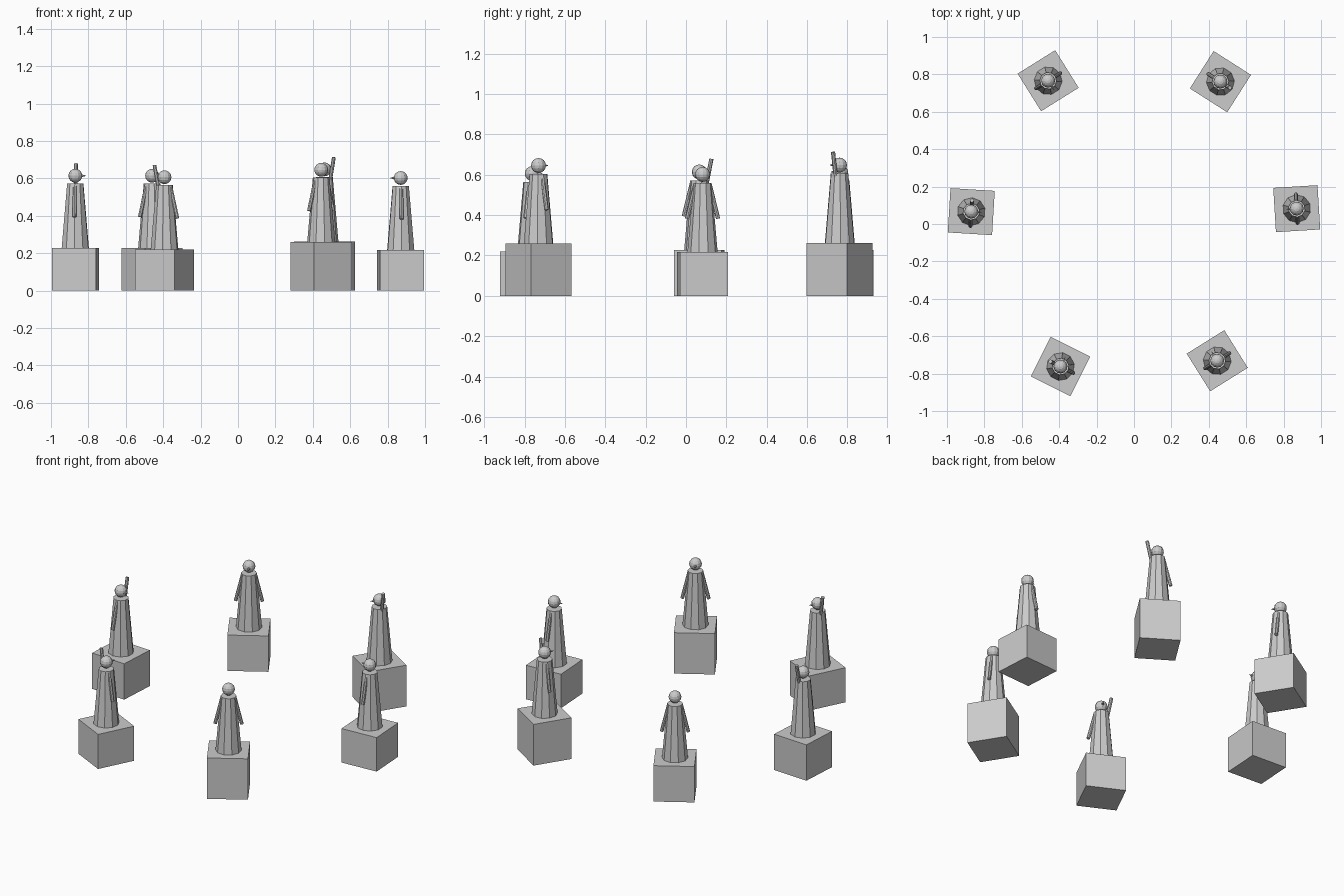
import bpy, bmesh
from math import radians, pi
from mathutils import Matrix, Vector

if "Cube" in bpy.data.objects:
    bpy.data.objects.remove(bpy.data.objects["Cube"], do_unlink=True)

stone = bpy.data.materials.new("grey_stone")
stone.use_nodes = True
stone.diffuse_color = (0.6, 0.6, 0.6, 1)
stone.node_tree.nodes["Principled BSDF"].inputs["Base Color"].default_value = (0.6, 0.6, 0.6, 1)


def add_part(name, place, build):
    """Make one flat-shaded object in a statue's frame (facing +x, left +y)."""
    bm = bmesh.new()
    build(bm)
    mesh = bpy.data.meshes.new(name)
    bm.to_mesh(mesh)
    bm.free()
    mesh.materials.append(stone)
    obj = bpy.data.objects.new(name, mesh)
    obj.matrix_world = place
    bpy.context.collection.objects.link(obj)


def rod(bm, start, end, r1, r2, sides):
    """Tapered prism between two points."""
    a, b = Vector(start), Vector(end)
    turn = (b - a).to_track_quat('Z', 'Y').to_matrix().to_4x4()
    bmesh.ops.create_cone(bm, cap_ends=True, segments=sides, radius1=r1, radius2=r2,
                          depth=(b - a).length,
                          matrix=Matrix.Translation((a + b) / 2) @ turn)


def statue(name, x, y, facing, base, raised):
    place = Matrix.Translation((x, y, base)) @ Matrix.Rotation(radians(facing), 4, 'Z')

    # Pedestal block
    add_part(name + "_pedestal", place, lambda bm: bmesh.ops.create_cube(
        bm, size=1, matrix=Matrix.Translation((0, 0, -base / 2)) @ Matrix.Diagonal((0.237, 0.237, base, 1))))

    # Ten-sided robe, with corners to the left and right
    add_part(name + "_robe", place, lambda bm: bmesh.ops.create_cone(
        bm, cap_ends=True, segments=10, radius1=0.075, radius2=0.045, depth=0.344,
        matrix=Matrix.Translation((0, 0, 0.172))))

    # Head and pointed nose
    add_part(name + "_head", place, lambda bm: bmesh.ops.create_uvsphere(
        bm, u_segments=12, v_segments=8, radius=0.037,
        matrix=Matrix.Translation((0, 0, 0.386))))
    add_part(name + "_nose", place, lambda bm: rod(
        bm, (0.03, 0, 0.386), (0.057, 0, 0.386), 0.009, 0.001, 6))

    # Arms: the left one may be raised
    for side, label in ((1, "left"), (-1, "right")):
        if raised and side == 1:
            start, end = (0, 0.028, 0.285), (0, 0.06, 0.451)
        else:
            start, end = (0, side * 0.036, 0.335), (0, side * 0.077, 0.166)
        add_part(name + "_" + label + "_arm", place,
                 lambda bm: rod(bm, start, end, 0.0105, 0.0105, 8))


# Ring of six statues facing inwards: x, y, facing angle, pedestal height, raised arm
statue("left_side_statue", -0.87, 0.066, -3.5, 0.228, True)
statue("right_side_statue", 0.87, 0.082, 183.5, 0.216, False)
statue("back_left_statue", -0.459, 0.766, -58, 0.228, False)
statue("back_right_statue", 0.462, 0.761, 237.5, 0.262, True)
statue("front_left_statue", -0.393, -0.762, 63.5, 0.22, True)
statue("front_right_statue", 0.445, -0.731, 122, 0.26, False)
